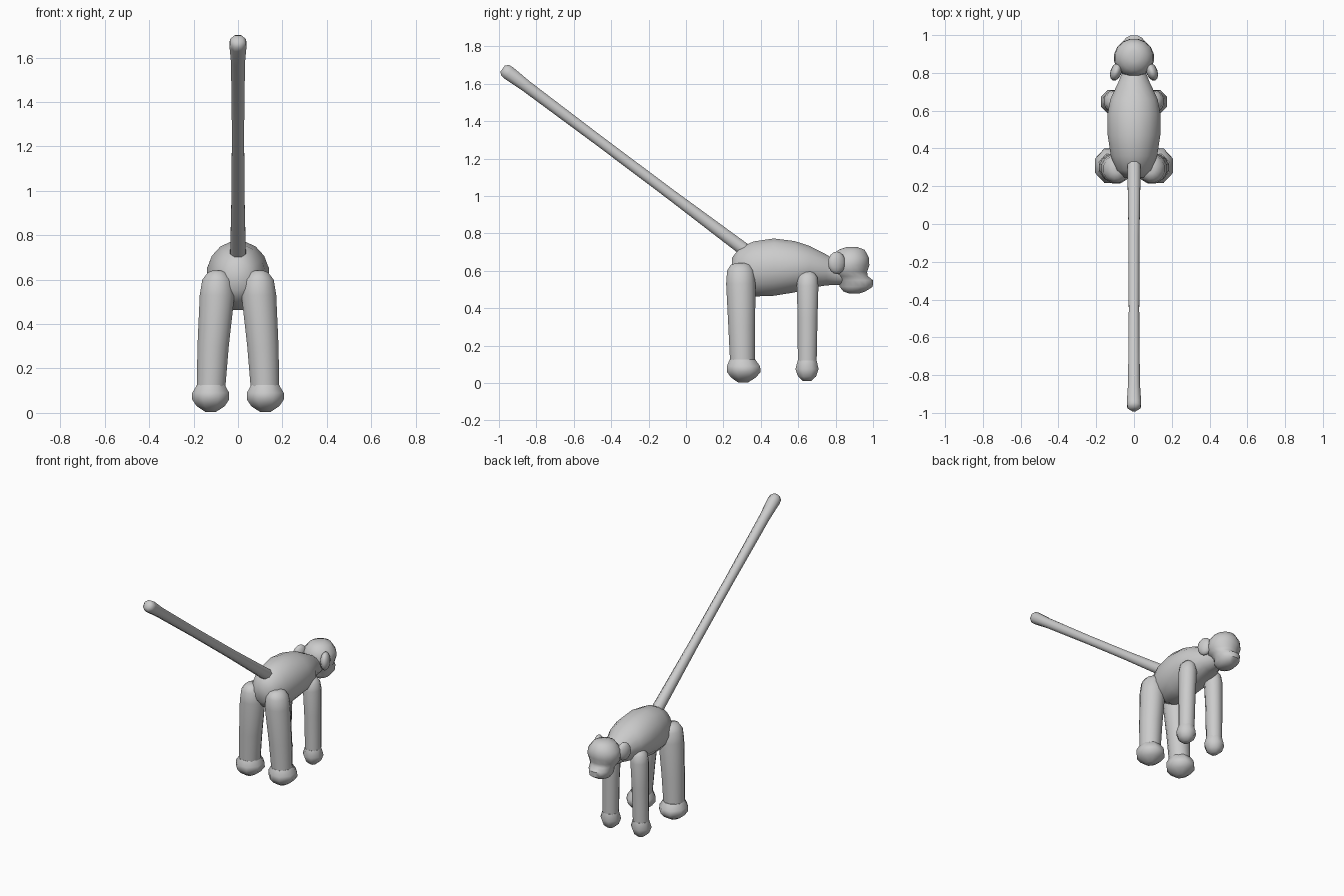
import bpy, bmesh, math
from mathutils import Vector, Matrix

if "Cube" in bpy.data.objects:
    bpy.data.objects.remove(bpy.data.objects["Cube"])

fur = bpy.data.materials.new("plain grey")
fur.diffuse_color = (0.6, 0.6, 0.6, 1)
fur.use_nodes = True
fur.node_tree.nodes["Principled BSDF"].inputs["Base Color"].default_value = fur.diffuse_color

X, Y, Z = Vector((1, 0, 0)), Vector((0, 1, 0)), Vector((0, 0, 1))


def finish(name, bm):
    bmesh.ops.recalc_face_normals(bm, faces=bm.faces)
    mesh = bpy.data.meshes.new(name)
    bm.to_mesh(mesh)
    bm.free()
    mesh.materials.append(fur)
    ob = bpy.data.objects.new(name, mesh)
    bpy.context.collection.objects.link(ob)
    bpy.ops.object.select_all(action='DESELECT')
    ob.select_set(True)
    bpy.context.view_layer.objects.active = ob
    bpy.ops.object.shade_smooth_by_angle(angle=math.radians(50))
    return ob


def loft(name, rings, u, v, sides):
    """Skin elliptical rings (centre, radius along u, radius along v)."""
    bm = bmesh.new()
    loops = []
    for c, a, b in rings:
        angles = [2 * math.pi * (i + 0.5) / sides for i in range(sides)]
        loops.append([bm.verts.new(Vector(c) + u * a * math.cos(t) + v * b * math.sin(t))
                      for t in angles])
    for r0, r1 in zip(loops, loops[1:]):
        for i in range(sides):
            j = (i + 1) % sides
            bm.faces.new((r0[i], r0[j], r1[j], r1[i]))
    bm.faces.new(loops[0])
    bm.faces.new(loops[-1])
    return finish(name, bm)


# Torso, from rump to neck: y, centre z, half width, half height
torso = [(.245, .61, .05, .06), (.285, .612, .095, .11), (.36, .61, .125, .15),
         (.47, .62, .142, .156), (.58, .622, .143, .14), (.66, .62, .128, .116),
         (.75, .605, .085, .084), (.81, .588, .06, .065), (.87, .585, .05, .055)]
loft("body", [((0, y, z), a, b) for y, z, a, b in torso], X, Z, 16)

# Head with brow and muzzle: z, centre y, half width, half depth
head = [(.727, .888, .03, .03), (.712, .885, .068, .072), (.67, .882, .102, .098),
        (.63, .88, .107, .102), (.595, .875, .098, .095), (.572, .888, .083, .085),
        (.55, .91, .076, .091), (.515, .91, .07, .09), (.49, .90, .05, .06),
        (.48, .90, .025, .03)]
loft("head", [((0, y, z), a, b) for z, y, a, b in head], X, Y, 16)

# Long straight tail with a knobbed tip: position along it, radius
start, end = Vector((0, .31, .715)), Vector((0, -.98, 1.682))
across = (end - start).cross(X).normalized()
tail = [(0, .038), (.3, .031), (.6, .030), (.9, .034), (.975, .041), (.99, .038), (1, .022)]
loft("tail", [(start.lerp(end, t), r, r) for t, r in tail], X, across, 8)

# Limbs and ears, one per side; rings are z, centre x, centre y, half width, half depth
hind_leg = [(.10, .122, .302, .066, .068), (.30, .112, .298, .073, .074),
            (.53, .094, .293, .081, .081), (.60, .093, .292, .07, .075),
            (.632, .093, .292, .045, .055), (.642, .093, .292, .02, .025)]
hind_foot = [(.004, .123, .305, .025, .03), (.03, .123, .307, .068, .072),
             (.06, .123, .309, .09, .098), (.09, .123, .307, .09, .096),
             (.126, .122, .302, .068, .074)]
front_leg = [(.10, .114, .648, .05, .052), (.35, .11, .65, .053, .055),
             (.52, .105, .65, .057, .06), (.57, .102, .65, .05, .053),
             (.597, .10, .65, .025, .03)]
front_hand = [(.012, .115, .647, .022, .026), (.035, .115, .647, .05, .052),
              (.075, .115, .647, .065, .067), (.12, .114, .648, .052, .055)]

for side, s in (("right", 1), ("left", -1)):
    for part, rings in (("hind_leg", hind_leg), ("hind_foot", hind_foot),
                        ("front_leg", front_leg), ("front_hand", front_hand)):
        loft(f"{side}_{part}", [((s * x, y, z), a, b) for z, x, y, a, b in rings],
             X, Y, 8 if "foot" in part or "hand" in part else 12)

    # Rounded ear flaring out behind the head
    bm = bmesh.new()
    place = (Matrix.Translation((s * .095, .806, .643)) @
             Matrix.Rotation(math.radians(s * 20), 4, 'Z') @
             Matrix.Diagonal((.03, .05, .06, 1)))
    bmesh.ops.create_uvsphere(bm, u_segments=12, v_segments=8, radius=1, matrix=place)
    finish(f"{side}_ear", bm)
